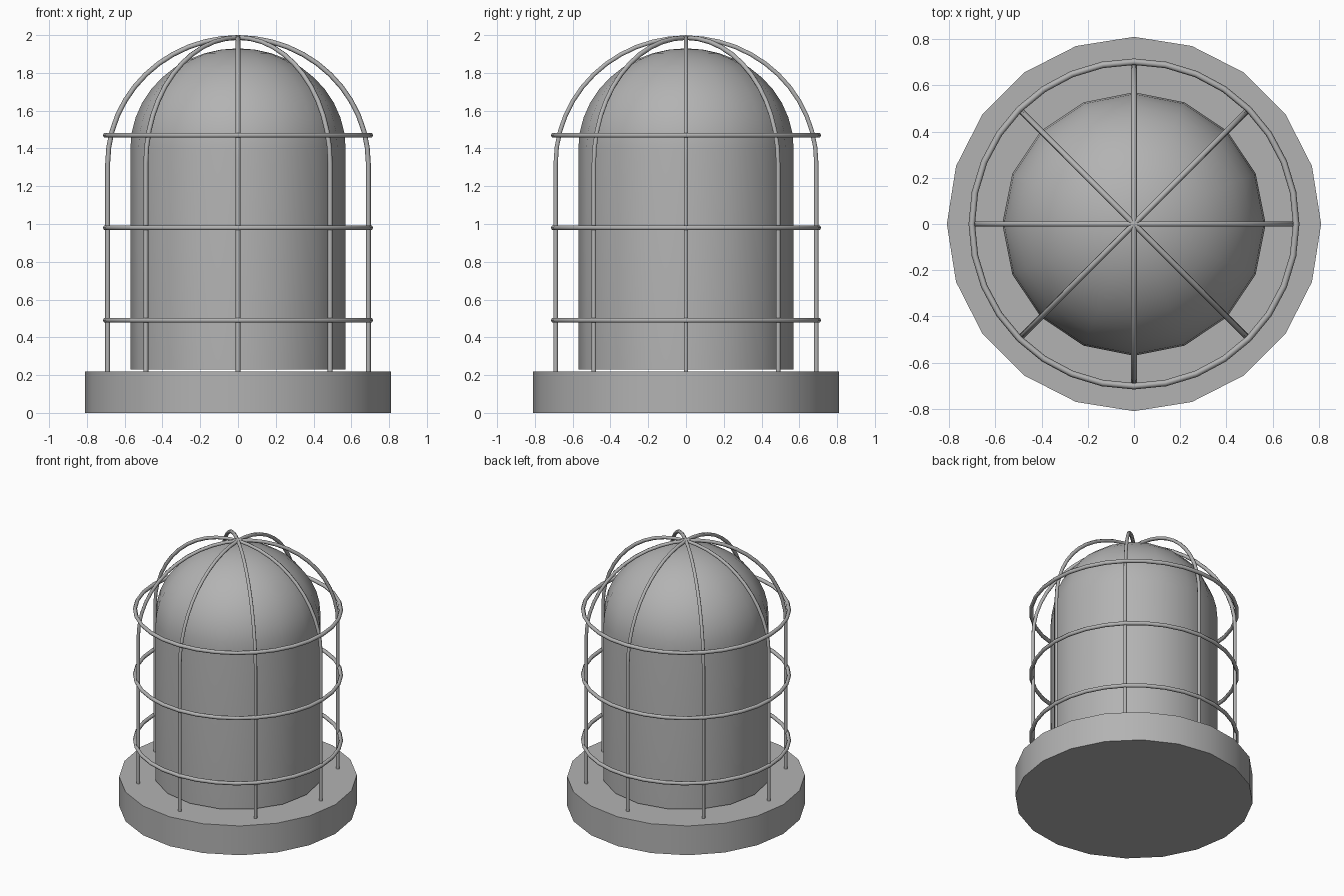
import bpy, bmesh
from math import pi, sin, cos, radians

if "Cube" in bpy.data.objects:
    bpy.data.objects.remove(bpy.data.objects["Cube"])

# Dark grey metal shared by all parts
grey = bpy.data.materials.new("dark_grey")
grey.diffuse_color = (0.45, 0.45, 0.45, 1)
grey.use_nodes = True
grey.node_tree.nodes["Principled BSDF"].inputs["Base Color"].default_value = grey.diffuse_color


def lathe(name, profile, sides):
    """Spin an (r, z) profile around z; r = 0 becomes a pole."""
    bm = bmesh.new()
    rows = []
    for r, z in profile:
        n = 1 if r == 0 else sides
        rows.append([bm.verts.new((r * cos(2 * pi * i / sides), r * sin(2 * pi * i / sides), z))
                     for i in range(n)])
    for a, b in zip(rows, rows[1:]):
        for i in range(sides):
            j = (i + 1) % sides
            corners = [a[i % len(a)], a[j % len(a)], b[j % len(b)], b[i % len(b)]]
            bm.faces.new(list(dict.fromkeys(corners)))
    bmesh.ops.recalc_face_normals(bm, faces=bm.faces[:])
    mesh = bpy.data.meshes.new(name)
    bm.to_mesh(mesh)
    bm.free()
    mesh.materials.append(grey)
    obj = bpy.data.objects.new(name, mesh)
    bpy.context.collection.objects.link(obj)
    bpy.ops.object.select_all(action='DESELECT')
    obj.select_set(True)
    bpy.context.view_layer.objects.active = obj
    bpy.ops.object.shade_smooth_by_angle(angle=radians(40))


def wire(name, points, cyclic=False, radius=0.012):
    """Round wire through a list of points."""
    curve = bpy.data.curves.new(name, 'CURVE')
    curve.dimensions = '3D'
    curve.bevel_depth = radius
    curve.bevel_resolution = 1
    curve.use_fill_caps = not cyclic
    curve.materials.append(grey)
    spline = curve.splines.new('POLY')
    spline.points.add(len(points) - 1)
    for p, co in zip(spline.points, points):
        p.co = (*co, 1)
    spline.use_cyclic_u = cyclic
    spline.use_smooth = True
    obj = bpy.data.objects.new(name, curve)
    bpy.context.collection.objects.link(obj)


# Base disc
lathe("base", [(0, 0), (0.81, 0), (0.81, 0.22), (0, 0.22)], 20)

# Domed glass cover
R, SPRING, CROWN = 0.57, 1.40, 1.93
dome = [(R * cos(i * pi / 20), SPRING + (CROWN - SPRING) * sin(i * pi / 20)) for i in range(10)]
lathe("glass_dome", [(0, 0.23), (R, 0.23)] + dome + [(0, CROWN)], 16)

# Cage ribs: straight uprights bending over to the crown
CAGE, BEND, TOP = 0.69, 1.32, 1.987
rib = [(CAGE, 0.21)] + [(CAGE * cos(i * pi / 24), BEND + (TOP - BEND) * sin(i * pi / 24))
                        for i in range(13)]
for k in range(8):
    a = k * pi / 4
    wire(f"cage_rib_{k + 1}", [(r * cos(a), r * sin(a), z) for r, z in rib], radius=0.013)

# Cage hoops
for k, z in enumerate((0.49, 0.98, 1.47)):
    wire(f"cage_hoop_{k + 1}",
         [(0.702 * cos(i * pi / 16), 0.702 * sin(i * pi / 16), z) for i in range(32)],
         True, 0.014)
